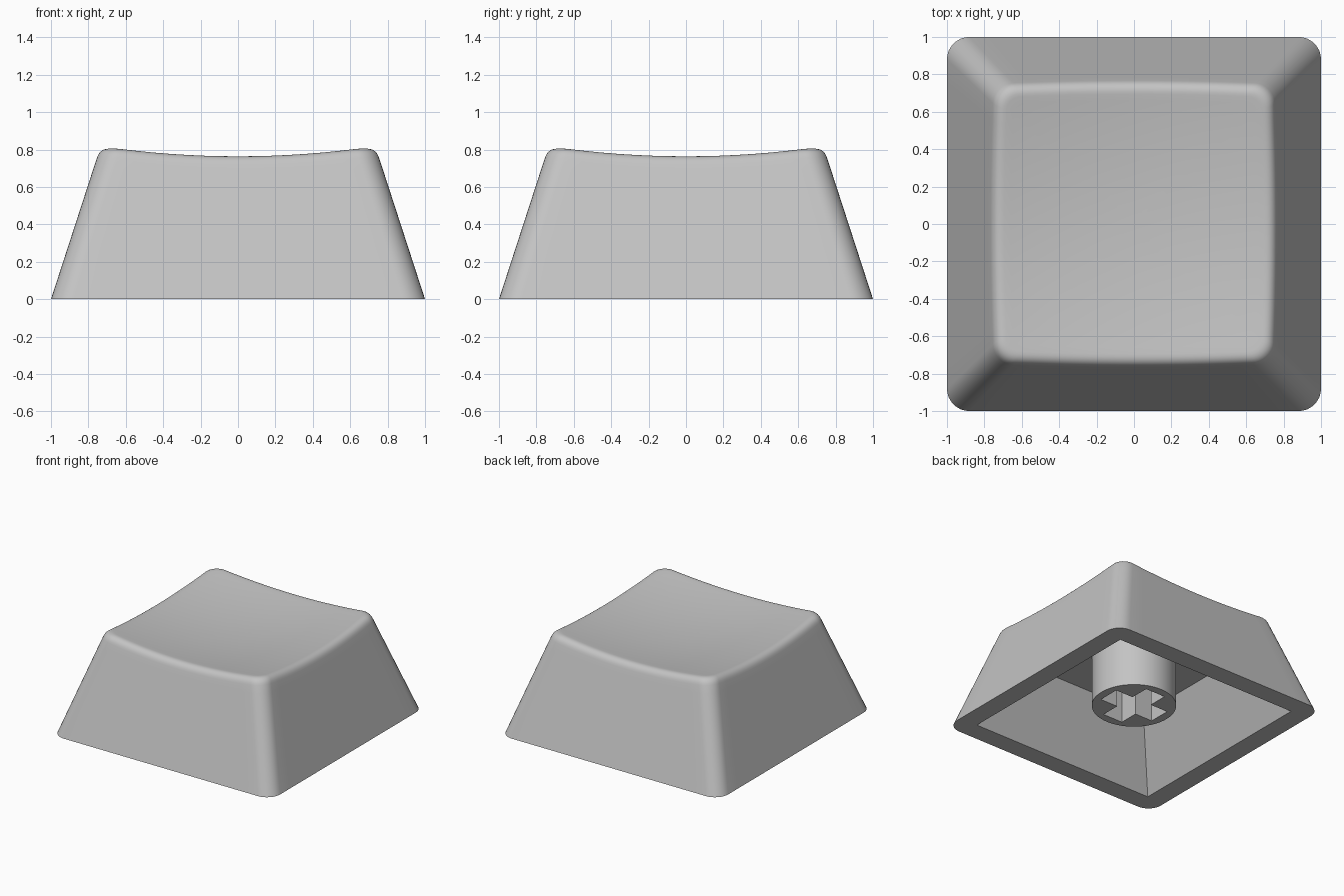
import bpy, bmesh, math

if "Cube" in bpy.data.objects:
    bpy.data.objects.remove(bpy.data.objects["Cube"])

ARC, SIDE = 8, 14            # segments per rounded corner and per straight side
TAPER = 0.325                # inward lean of the outer walls
FILLET = 0.055               # rounding length at the top edge

plastic = bpy.data.materials.new("grey plastic")
plastic.diffuse_color = (0.55, 0.55, 0.55, 1)
plastic.use_nodes = True
plastic.node_tree.nodes["Principled BSDF"].inputs["Base Color"].default_value = plastic.diffuse_color


def outline(half, r):
    """Rounded square as a list of (x, y); r = 0 gives a sharp square."""
    pts = []
    c = half - r
    for q in range(4):
        a0 = q * math.pi / 2
        ca, sa = round(math.cos(a0)), round(math.sin(a0))
        local = [(c + r * math.cos(i / ARC * math.pi / 2),
                  c + r * math.sin(i / ARC * math.pi / 2)) for i in range(ARC + 1)]
        local += [(c - 2 * c * i / SIDE, half) for i in range(1, SIDE)]
        pts += [(x * ca - y * sa, x * sa + y * ca) for x, y in local]
    return pts


COUNT = len(outline(1, 0.1))


def dish(x, y):
    """Height of the spherical scoop on top."""
    return 0.712 + 0.105 * (x * x + y * y)


def flat_ring(half, r, z):
    return [(x, y, z) for x, y in outline(half, r)]


def edge_columns():
    """For each outline column: wall end, sharp edge and dish start points."""
    cols = []
    for i in range(COUNT):
        z = 0.77
        for _ in range(8):
            h = 1 - TAPER * z
            x, y = outline(h, 0.11)[i]
            z = dish(x, y)
        za = z - FILLET
        a = (*outline(1 - TAPER * za, 0.11)[i], za)
        bx, by = outline(h - FILLET, 0.07)[i]
        cols.append((a, (x, y, z), (bx, by, dish(bx, by))))
    return cols


cols = edge_columns()
base = flat_ring(1, 0.12, 0)

# Rings run from the cavity ceiling, out under the rim, up the walls, over the top
rings = [flat_ring(0.58, 0, 0.51), flat_ring(0.84, 0, 0), base]
for t in (0.25, 0.5, 0.75, 0.93):
    rings.append([tuple(p + (q - p) * t for p, q in zip(b, c[0]))
                  for b, c in zip(base, cols)])
for k in range(8):
    t = k / 7
    rings.append([tuple((1 - t) ** 2 * a + 2 * t * (1 - t) * e + t * t * b
                        for a, e, b in zip(*c)) for c in cols])
for s in (0.95, 0.85, 0.7, 0.55, 0.4, 0.25, 0.1):
    rings.append([(c[2][0] * s, c[2][1] * s, dish(c[2][0] * s, c[2][1] * s))
                  for c in cols])

# Keycap shell
bm = bmesh.new()
rows = [[bm.verts.new(p) for p in ring] for ring in rings]
for lo, hi in zip(rows, rows[1:]):
    for i in range(COUNT):
        j = (i + 1) % COUNT
        bm.faces.new((lo[i], lo[j], hi[j], hi[i]))
bm.faces.new(rows[0][::-1])
bm.faces.new(rows[-1])
bmesh.ops.remove_doubles(bm, verts=bm.verts, dist=1e-5)
bmesh.ops.recalc_face_normals(bm, faces=bm.faces)
mesh = bpy.data.meshes.new("keycap_shell")
bm.to_mesh(mesh)
bm.free()
shell = bpy.data.objects.new("keycap_shell", mesh)
bpy.context.collection.objects.link(shell)

# Stem: round post with a cross-shaped socket
Z0, Z1, L, W = 0.11, 0.515, 0.25, 0.09
circle = [(0.318 * math.cos(i * math.tau / 64), 0.318 * math.sin(i * math.tau / 64))
          for i in range(64)]
cross = [(L, -W), (L, W), (W, W), (W, L), (-W, L), (-W, W),
         (-L, W), (-L, -W), (-W, -W), (-W, -L), (W, -L), (W, -W)]
curve = bpy.data.curves.new("stem", "CURVE")
curve.dimensions = "2D"
curve.fill_mode = "BOTH"
curve.extrude = (Z1 - Z0) / 2
for pts in (circle, cross):
    sp = curve.splines.new("POLY")
    sp.points.add(len(pts) - 1)
    for p, (x, y) in zip(sp.points, pts):
        p.co = (x, y, 0, 1)
    sp.use_cyclic_u = True
stem = bpy.data.objects.new("stem", curve)
bpy.context.collection.objects.link(stem)
stem.location.z = (Z0 + Z1) / 2
bpy.ops.object.select_all(action="DESELECT")
stem.select_set(True)
bpy.context.view_layer.objects.active = stem
bpy.ops.object.convert(target="MESH")
stem = bpy.context.view_layer.objects.active
bm = bmesh.new()
bm.from_mesh(stem.data)
bmesh.ops.remove_doubles(bm, verts=bm.verts, dist=1e-5)
bmesh.ops.recalc_face_normals(bm, faces=bm.faces)
bm.to_mesh(stem.data)
bm.free()

# Shared finish
for ob in (shell, stem):
    ob.data.materials.clear()
    ob.data.materials.append(plastic)
    bpy.ops.object.select_all(action="DESELECT")
    ob.select_set(True)
    bpy.context.view_layer.objects.active = ob
    bpy.ops.object.shade_smooth_by_angle(angle=math.radians(30))
